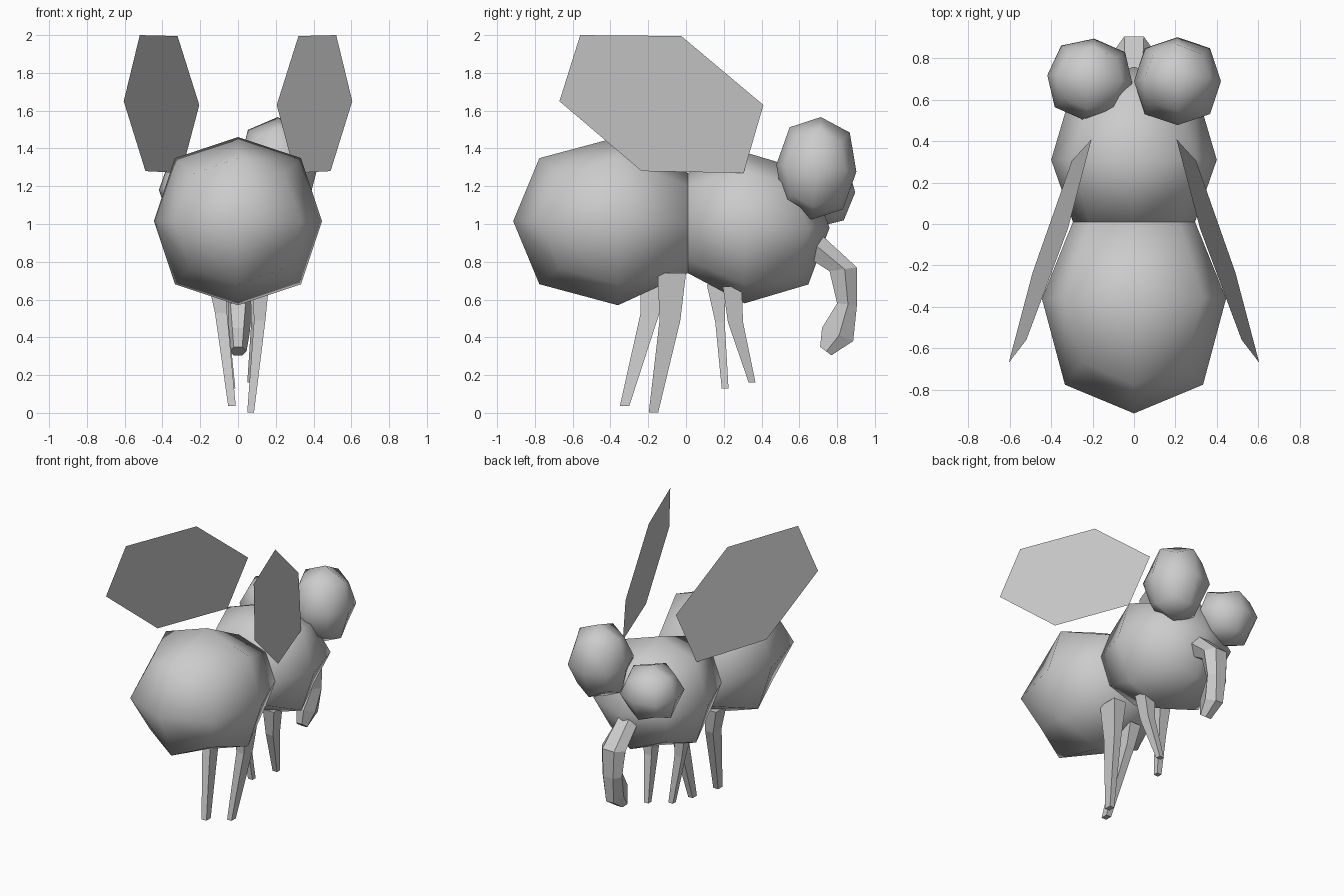
import bpy, bmesh, math
from mathutils import Matrix, Vector

cube = bpy.data.objects.get("Cube")
if cube:
    bpy.data.objects.remove(cube, do_unlink=True)

GREY = (0.6, 0.6, 0.6, 1.0)
mat = bpy.data.materials.new("plain grey")
mat.use_nodes = True
mat.diffuse_color = GREY
mat.node_tree.nodes["Principled BSDF"].inputs["Base Color"].default_value = GREY


def finish(name, bm, smooth=False):
    """Turn a bmesh into a named, coloured object."""
    bmesh.ops.recalc_face_normals(bm, faces=bm.faces)
    for f in bm.faces:
        f.smooth = smooth
    mesh = bpy.data.meshes.new(name)
    bm.to_mesh(mesh)
    bm.free()
    mesh.materials.append(mat)
    ob = bpy.data.objects.new(name, mesh)
    bpy.context.collection.objects.link(ob)
    return ob


def rounded_box(name, centre, half, tilt=(0, 0), waist=0):
    """Low-poly ball of 24 quads; waist=+1/-1 pinches its +y/-y end flat."""
    bm = bmesh.new()
    bmesh.ops.create_cube(bm, size=2)
    bmesh.ops.subdivide_edges(bm, edges=bm.edges[:], cuts=1, use_grid_fill=True)
    rot = Matrix.Rotation(tilt[1], 3, 'Z') @ Matrix.Rotation(tilt[0], 3, 'X')
    for v in bm.verts:
        sign = v.co.copy()
        n = sum(abs(c) > 0.5 for c in sign)
        k = {1: 1.0, 2: 0.75, 3: 0.556}[n]
        if waist and sign.y * waist > 0.5:
            # waist ring shared by both halves of the body
            side = 0.74 if n == 3 else 1.0
            v.co = (sign.x * WAIST[0] * side, WAIST_Y, WAIST_Z + sign.z * WAIST[1] * side)
        else:
            v.co = rot @ Vector([s * h * k for s, h in zip(sign, half)]) + Vector(centre)
    return finish(name, bm, True)


def loft(name, rings):
    """Skin a list of equal-length point rings and cap both ends."""
    bm = bmesh.new()
    loops = [[bm.verts.new(p) for p in r] for r in rings]
    n = len(loops[0])
    for a, b in zip(loops, loops[1:]):
        for i in range(n):
            j = (i + 1) % n
            bm.faces.new((a[i], a[j], b[j], b[i]))
    bm.faces.new(loops[0])
    bm.faces.new(loops[-1])
    return finish(name, bm)


# Body: two lobes meeting at a narrow waist
WAIST, WAIST_Y, WAIST_Z = (0.295, 0.265), 0.01, 1.005
rounded_box("abdomen", (0, -0.36, 1.015), (0.445, 0.555, 0.445), waist=1)
rounded_box("thorax", (0, 0.31, 0.98), (0.40, 0.45, 0.40), waist=-1)

# Eyes: the +x one is taller and sits higher
rounded_box("left_eye", (0.21, 0.69, 1.295), (0.21, 0.213, 0.272), (math.radians(-5), 0))
rounded_box("right_eye", (-0.213, 0.697, 1.18), (0.207, 0.2, 0.2),
            (math.radians(-4), math.radians(-6)))

# Wings: flat six-sided sheets, mirrored
WING = [(0.52, -0.56, 2.0), (0.32, -0.025, 1.995), (0.205, 0.41, 1.63),
        (0.30, 0.305, 1.27), (0.49, -0.235, 1.28), (0.605, -0.67, 1.65)]
for side, name in ((1, "left_wing"), (-1, "right_wing")):
    bm = bmesh.new()
    bm.faces.new([bm.verts.new((side * x, y, z)) for x, y, z in WING])
    finish(name, bm)

# Proboscis: bent six-sided tube; each ring is back (y, z), front (y, z), half width
PROBOSCIS = [((0.65, 0.82), (0.72, 0.94), 0.08), ((0.76, 0.75), (0.905, 0.77), 0.095),
             ((0.80, 0.58), (0.905, 0.57), 0.08), ((0.72, 0.45), (0.885, 0.38), 0.06),
             ((0.71, 0.35), (0.77, 0.305), 0.045)]
rings = []
for back, front, w in PROBOSCIS:
    b, f = Vector((0, *back)), Vector((0, *front))
    mid = b.lerp(f, 0.55)
    h = Vector((w, 0, 0))
    rings.append([b - h / 2, b + h / 2, mid + h, f + h / 2, f - h / 2, mid - h])
loft("proboscis", rings)

# Legs: tapered four-sided posts; each ring is x, y, z centre and half sizes
LEGS = {
    "rear_left_leg": [(0.12, -0.075, 0.74, 0.05, 0.075), (0.115, -0.085, 0.49, 0.03, 0.055),
                      (0.067, -0.172, 0.003, 0.018, 0.025)],
    "rear_right_leg": [(-0.115, -0.18, 0.70, 0.045, 0.06), (-0.09, -0.19, 0.53, 0.032, 0.05),
                       (-0.032, -0.325, 0.037, 0.02, 0.025)],
    "front_left_leg": [(0.11, 0.245, 0.67, 0.045, 0.05), (0.10, 0.262, 0.48, 0.03, 0.04),
                       (0.067, 0.35, 0.16, 0.018, 0.018)],
    "front_right_leg": [(-0.095, 0.16, 0.68, 0.045, 0.05), (-0.08, 0.18, 0.48, 0.03, 0.025),
                        (-0.032, 0.207, 0.13, 0.018, 0.018)],
}
for name, rows in LEGS.items():
    loft(name, [[(x + i * a, y + j * b, z) for i, j in ((-1, -1), (1, -1), (1, 1), (-1, 1))]
                for x, y, z, a, b in rows])
